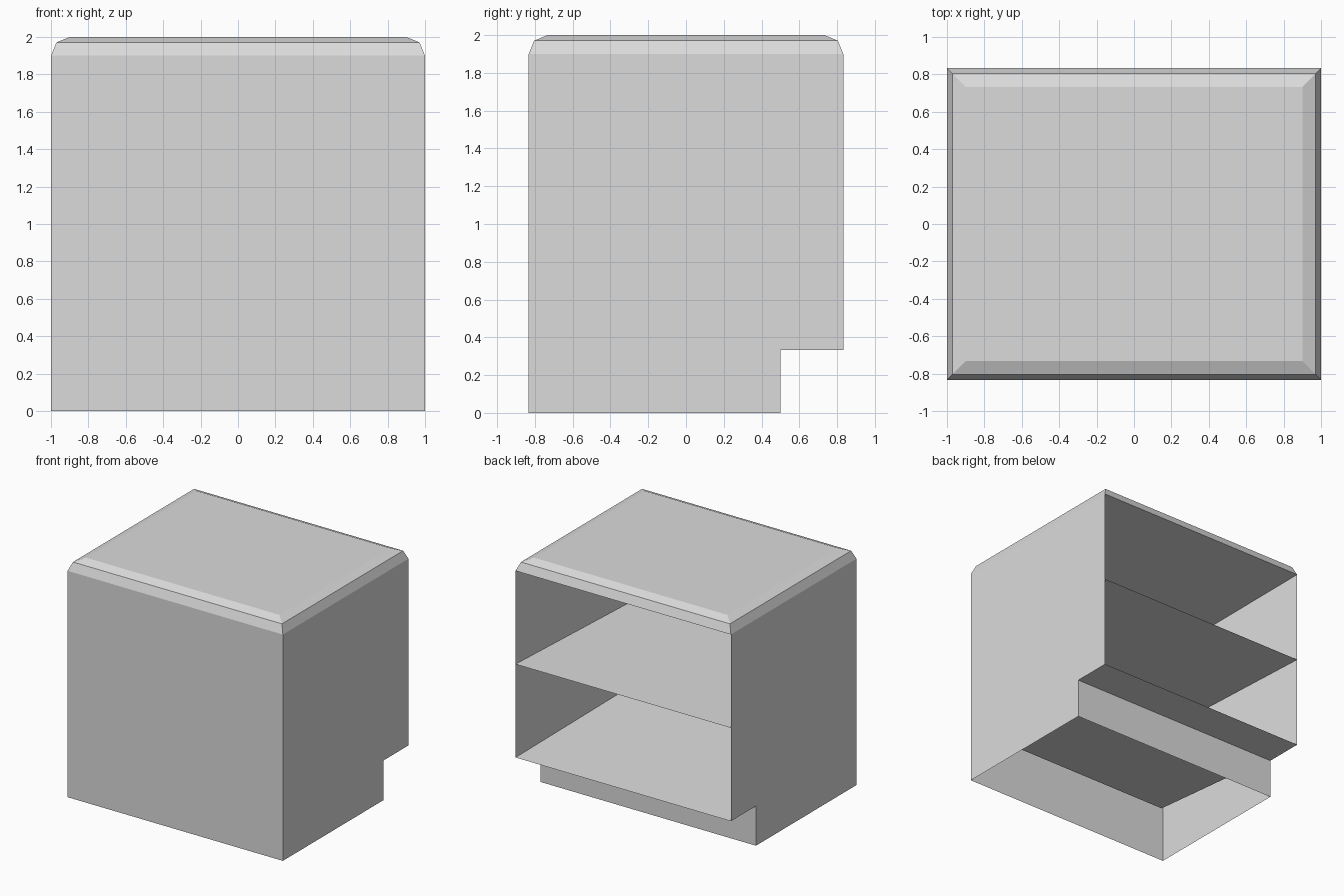
import bpy, bmesh, math

if "Cube" in bpy.data.objects:
    bpy.data.objects.remove(bpy.data.objects["Cube"], do_unlink=True)

HALF_W, HALF_D = 1.0, 0.833
KICK_Y, FLOOR_Z, CEILING_Z, TOP_Z = 0.5, 0.333, 1.9, 2.0
ROUND = TOP_Z - CEILING_Z
WALL = 0.083  # the cavity shrinks by this much towards the front
CAVITY_Y = WALL - HALF_D

grey = bpy.data.materials.new("light_grey")
grey.use_nodes = True
grey.diffuse_color = (0.71, 0.71, 0.71, 1)
grey.node_tree.nodes["Principled BSDF"].inputs["Base Color"].default_value = grey.diffuse_color


def finish(name, bm):
    mesh = bpy.data.meshes.new(name)
    bm.to_mesh(mesh)
    bm.free()
    mesh.materials.append(grey)
    obj = bpy.data.objects.new(name, mesh)
    bpy.context.collection.objects.link(obj)


def panel(name, points):
    """A thin sheet from one outline."""
    bm = bmesh.new()
    bm.faces.new([bm.verts.new(p) for p in points])
    finish(name, bm)


def loft(name, rings, close_start=False, close_end=False):
    """Join four-cornered rings into a shell."""
    bm = bmesh.new()
    loops = [[bm.verts.new(p) for p in ring] for ring in rings]
    for a, b in zip(loops, loops[1:]):
        for i in range(4):
            j = (i + 1) % 4
            bm.faces.new((a[i], a[j], b[j], b[i]))
    bm.faces.new(loops[-1])
    finish(name, bm)


def upright_ring(w, y, z0, z1):
    return [(w, y, z0), (-w, y, z0), (-w, y, z1), (w, y, z1)]


def level_ring(w0, y0, w1, y1, z):
    return [(-w0, y0, z), (w0, y0, z), (w1, y1, z), (-w1, y1, z)]


# Side panels with the toe notch at the back
outline = [(-HALF_D, 0), (KICK_Y, 0), (KICK_Y, FLOOR_Z),
           (HALF_D, FLOOR_Z), (HALF_D, CEILING_Z), (-HALF_D, CEILING_Z)]
for name, side in (("left_side", 1), ("right_side", -1)):
    panel(name, [(side * HALF_W, y, z) for y, z in outline[::side]])

# Closed front, recessed kick board and the overhang above it
panel("front_panel", upright_ring(-HALF_W, -HALF_D, 0, CEILING_Z))
panel("kick_board", upright_ring(HALF_W, KICK_Y, 0, FLOOR_Z))
panel("overhang", level_ring(HALF_W, KICK_Y, HALF_W, HALF_D, FLOOR_Z)[::-1])

# Cavity open at the back, its walls tapering inwards
loft("cavity", [upright_ring(HALF_W, HALF_D, FLOOR_Z, CEILING_Z),
                upright_ring(HALF_W - WALL, CAVITY_Y, FLOOR_Z + WALL, CEILING_Z - WALL)])

# Middle shelf follows the taper
panel("middle_shelf", level_ring(HALF_W - WALL, CAVITY_Y, HALF_W, HALF_D,
                                 (FLOOR_Z + CEILING_Z) / 2))

# Worktop with a two-step rounded rim
rings = []
for step in range(3):
    angle = step * math.pi / 4
    inset = ROUND * (1 - math.cos(angle))
    w, d = HALF_W - inset, HALF_D - inset
    rings.append(level_ring(w, -d, w, d, CEILING_Z + ROUND * math.sin(angle)))
loft("worktop", rings)
